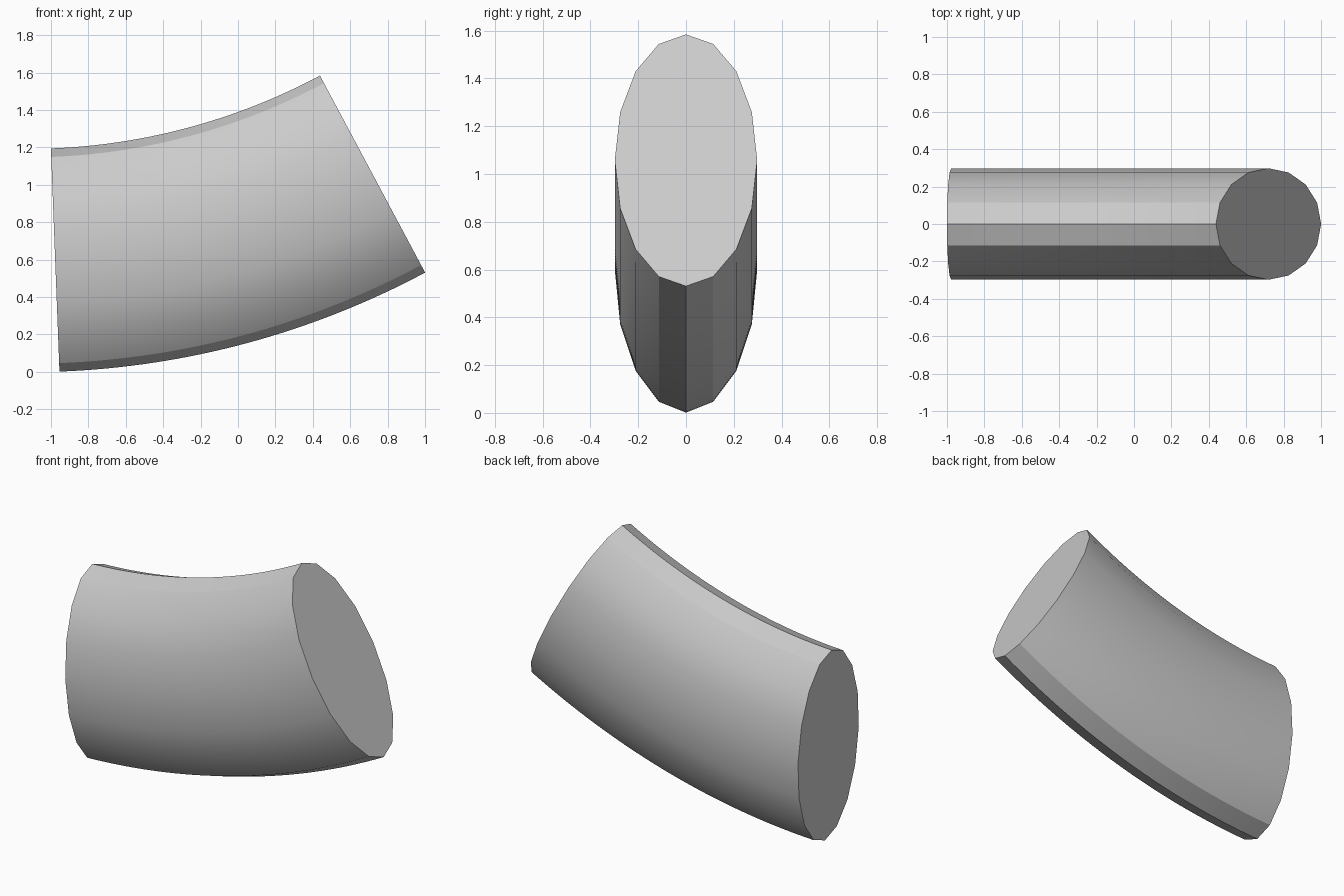
import bpy
import bmesh
from math import sin, cos, pi, radians

cube = bpy.data.objects.get("Cube")
if cube:
    bpy.data.objects.remove(cube, do_unlink=True)

grey = bpy.data.materials.new("light grey")
grey.use_nodes = True
colour = (0.6, 0.6, 0.6, 1)
grey.diffuse_color = colour
grey.node_tree.nodes["Principled BSDF"].inputs["Base Color"].default_value = colour

# Bend: centre of curvature, radius to the tube axis, and sweep angles
CENTRE_X, CENTRE_Z, RADIUS = -1.128, 4.517, 3.922
START, END, STEPS = radians(2.2), radians(28.1), 32
# Elliptical section
HALF_DEPTH, HALF_HEIGHT, SIDES = 0.298, 0.597, 16

bm = bmesh.new()


def ring(angle):
    """One elliptical section, standing square to the bend."""
    verts = []
    for i in range(SIDES):
        t = 2 * pi * i / SIDES
        r = RADIUS + HALF_HEIGHT * cos(t)
        verts.append(bm.verts.new((CENTRE_X + r * sin(angle),
                                   HALF_DEPTH * sin(t),
                                   CENTRE_Z - r * cos(angle))))
    return verts


rings = [ring(START + (END - START) * k / STEPS) for k in range(STEPS + 1)]

# Curved wall
for a, b in zip(rings, rings[1:]):
    for i in range(SIDES):
        j = (i + 1) % SIDES
        bm.faces.new((a[i], a[j], b[j], b[i]))

# Flat end caps
bm.faces.new(rings[0])
bm.faces.new(rings[-1])
bmesh.ops.recalc_face_normals(bm, faces=bm.faces)

mesh = bpy.data.meshes.new("curved_tube")
bm.to_mesh(mesh)
bm.free()
mesh.materials.append(grey)
tube = bpy.data.objects.new("curved_tube", mesh)
bpy.context.collection.objects.link(tube)

# Smooth wall with crisp ridges and cap rims
bpy.ops.object.select_all(action='DESELECT')
tube.select_set(True)
bpy.context.view_layer.objects.active = tube
bpy.ops.object.shade_smooth_by_angle(angle=radians(30))
